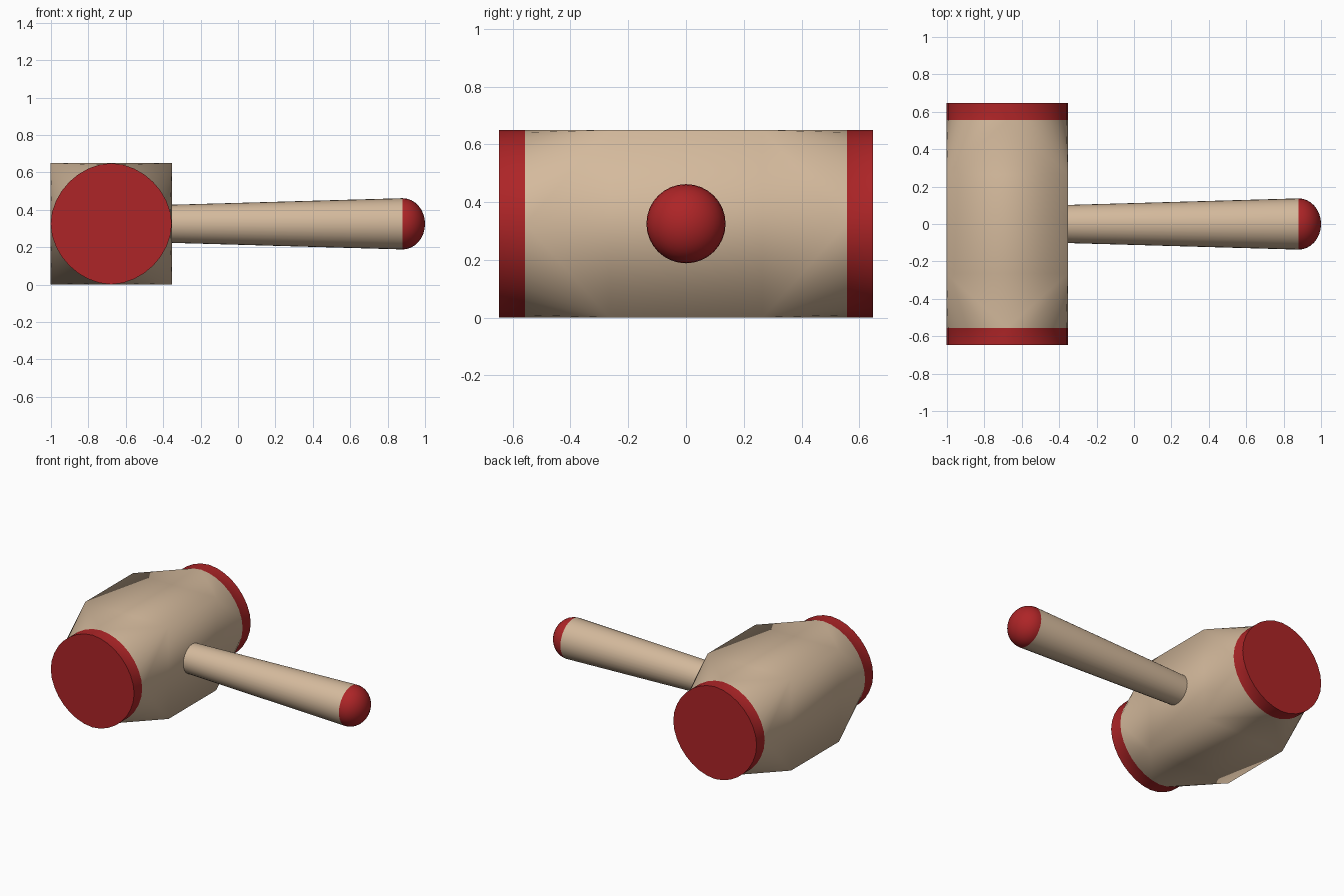
import bpy, bmesh, math
from mathutils import Vector

if "Cube" in bpy.data.objects:
    bpy.data.objects.remove(bpy.data.objects["Cube"])


def material(name, rgb):
    m = bpy.data.materials.new(name)
    m.diffuse_color = (*rgb, 1)
    m.use_nodes = True
    m.node_tree.nodes["Principled BSDF"].inputs["Base Color"].default_value = m.diffuse_color
    return m


WOOD = material("light wood", (0.66, 0.49, 0.335))
RED = material("deep red", (0.42, 0.018, 0.02))

CX, CZ, R = -0.678, 0.325, 0.324     # head axis and half width
END, BAND, SQUARE = 0.647, 0.557, 0.265  # stations along y
N = 32                               # sides of the round ends


def finish(bm, name):
    bmesh.ops.recalc_face_normals(bm, faces=bm.faces[:])
    me = bpy.data.meshes.new(name)
    bm.to_mesh(me)
    bm.free()
    me.materials.append(WOOD)
    me.materials.append(RED)
    ob = bpy.data.objects.new(name, me)
    bpy.context.collection.objects.link(ob)
    return ob


def add_face(bm, verts, mat):
    f = bm.faces.new(verts)
    f.material_index = mat
    f.smooth = True
    return f


# mallet head: square middle, lofted to round ends with red bands
bm = bmesh.new()


def round_ring(y):
    ring = []
    for i in range(N):
        a = 2 * math.pi * i / N
        c, s = math.cos(a), math.sin(a)
        r = R / (abs(c) ** 1.88 + abs(s) ** 1.88) ** (1 / 1.88)
        ring.append(bm.verts.new((CX + r * c, y, CZ + r * s)))
    return ring


squares = []
for side in (-1, 1):
    square = [bm.verts.new((CX + sx * R, side * SQUARE, CZ + sz * R))
              for sx, sz in ((1, 1), (-1, 1), (-1, -1), (1, -1))]
    squares.append(square)
    inner, outer = round_ring(side * BAND), round_ring(side * END)
    q = N // 4
    for i in range(N):
        j = (i + 1) % N
        add_face(bm, (inner[i], inner[j], square[i // q]), 0)
        add_face(bm, (inner[i], inner[j], outer[j], outer[i]), 1)
    for k in range(4):
        add_face(bm, (inner[k * q], square[k], square[k - 1]), 0)
    disc = add_face(bm, outer, 1)
    disc.smooth = False
    for e in disc.edges:
        e.smooth = False
for k in range(4):
    add_face(bm, (squares[0][k], squares[0][k - 1], squares[1][k - 1], squares[1][k]), 0)
finish(bm, "mallet_head")

# handle: tapered shaft with a rounded red cap, turned around x
bm = bmesh.new()
profile = [(-0.42, 0.1), (0.88, 0.137)]
profile += [(0.88 + 0.12 * math.sin(t), 0.137 * math.cos(t))
            for t in (math.pi / 2 * k / 8 for k in range(1, 8))]
rings = [[bm.verts.new(Vector((x, r * math.cos(2 * math.pi * i / N),
                               CZ + r * math.sin(2 * math.pi * i / N))))
          for i in range(N)] for x, r in profile]
for n in range(len(rings) - 1):
    for i in range(N):
        j = (i + 1) % N
        add_face(bm, (rings[n][i], rings[n][j], rings[n + 1][j], rings[n + 1][i]), int(n > 0))
tip = bm.verts.new((1.0, 0, CZ))
for i in range(N):
    add_face(bm, (rings[-1][i], rings[-1][(i + 1) % N], tip), 1)
base = add_face(bm, rings[0], 0)
for e in base.edges:
    e.smooth = False
finish(bm, "handle")
